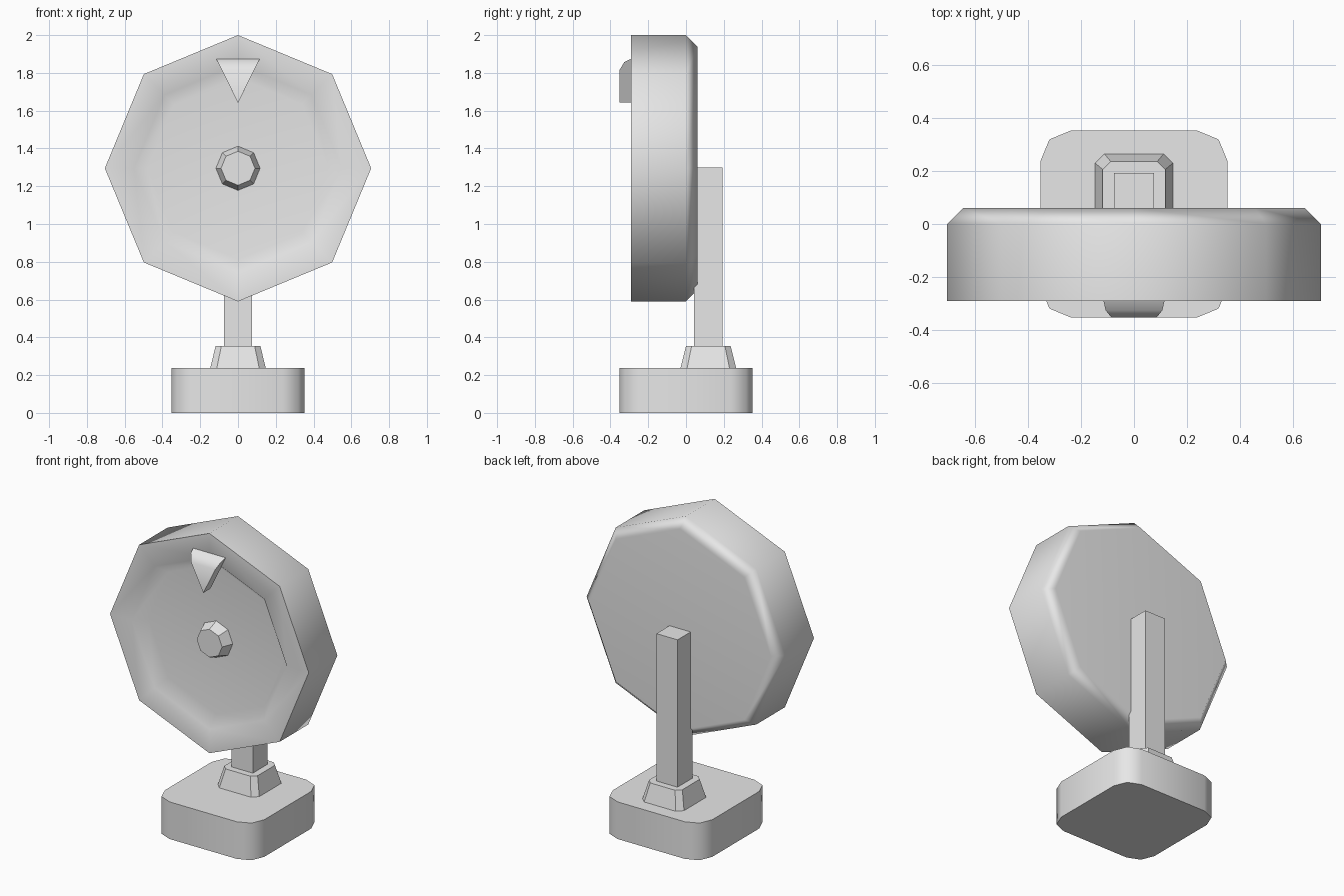
import bpy
import math

cube = bpy.data.objects.get("Cube")
if cube:
    bpy.data.objects.remove(cube)

grey = bpy.data.materials.new("plain_grey")
grey.use_nodes = True
color = (0.8, 0.8, 0.8, 1)
grey.diffuse_color = color
grey.node_tree.nodes["Principled BSDF"].inputs["Base Color"].default_value = color

CENTRE_Z = 1.295


def loft(name, rings, smooth=0):
    """Skin a stack of equal-sized closed rings and cap both ends."""
    n = len(rings[0])
    verts = [p for ring in rings for p in ring]
    faces = [tuple(range(n))[::-1], tuple(range(len(verts) - n, len(verts)))]
    for k in range(len(rings) - 1):
        for i in range(n):
            j = (i + 1) % n
            faces.append((k * n + i, k * n + j, (k + 1) * n + j, (k + 1) * n + i))
    mesh = bpy.data.meshes.new(name)
    mesh.from_pydata(verts, [], faces)
    mesh.materials.append(grey)
    obj = bpy.data.objects.new(name, mesh)
    bpy.context.collection.objects.link(obj)
    bpy.ops.object.select_all(action="DESELECT")
    obj.select_set(True)
    bpy.context.view_layer.objects.active = obj
    # Make all normals point outward
    bpy.ops.object.mode_set(mode="EDIT")
    bpy.ops.mesh.select_all(action="SELECT")
    bpy.ops.mesh.normals_make_consistent(inside=False)
    bpy.ops.object.mode_set(mode="OBJECT")
    if smooth:
        bpy.ops.object.shade_smooth_by_angle(angle=math.radians(smooth))
    return obj


def octagon(radius, y):
    """Upright octagon with a corner at the top."""
    angles = [i * math.pi / 4 for i in range(8)]
    return [(radius * math.sin(a), y, CENTRE_Z + radius * math.cos(a)) for a in angles]


def rounded_square(half, corner, z, y=0, steps=2):
    """Horizontal square with corners cut in the given number of steps."""
    ring = []
    for q in range(4):
        a0 = q * math.pi / 2
        cx = (half - corner) * (1 if q in (0, 3) else -1)
        cy = (half - corner) * (1 if q in (0, 1) else -1)
        for s in range(steps + 1):
            a = a0 + s / steps * math.pi / 2
            ring.append((cx + corner * math.cos(a), y + cy + corner * math.sin(a), z))
    return ring


def square(half, z, y):
    return [(sx * half, y + sy * half, z) for sx, sy in ((1, 1), (-1, 1), (-1, -1), (1, -1))]


# Stand: rounded base, tapered collar and square post
POST_Y = 0.118
loft("base", [rounded_square(0.353, 0.115, z) for z in (0, 0.238)], 50)
loft("collar", [rounded_square(0.147, 0.035, 0.238, POST_Y, 1),
                rounded_square(0.118, 0.03, 0.355, POST_Y, 1)])
loft("post", [square(0.075, z, POST_Y) for z in (0.238, 1.3)])

# Dish: chamfered back, straight rim, recessed front
dish = loft("dish", [octagon(r, y) for r, y in (
    (0.645, 0.06), (0.705, 0), (0.705, -0.29), (0.55, -0.29), (0.48, -0.22))], 60)
weighted = dish.modifiers.new("flat_face_normals", "WEIGHTED_NORMAL")
weighted.keep_sharp = True

# Hub in the middle of the recess
loft("hub", [octagon(0.117, -0.22), octagon(0.09, -0.29)])

# Pointer: triangular wedge with a rounded top edge
TIP_Z, TOP_Z, HALF = 1.642, 1.878, 0.117
profile = [(-0.282, TIP_Z), (-0.352, TIP_Z), (-0.352, 1.815),
           (-0.326, 1.858), (-0.282, TOP_Z)]
sides = []
for side in (-1, 1):
    sides.append([(side * HALF * max((z - TIP_Z) / (TOP_Z - TIP_Z), 0.004), y, z)
                  for y, z in profile])
loft("pointer", sides, 40)
